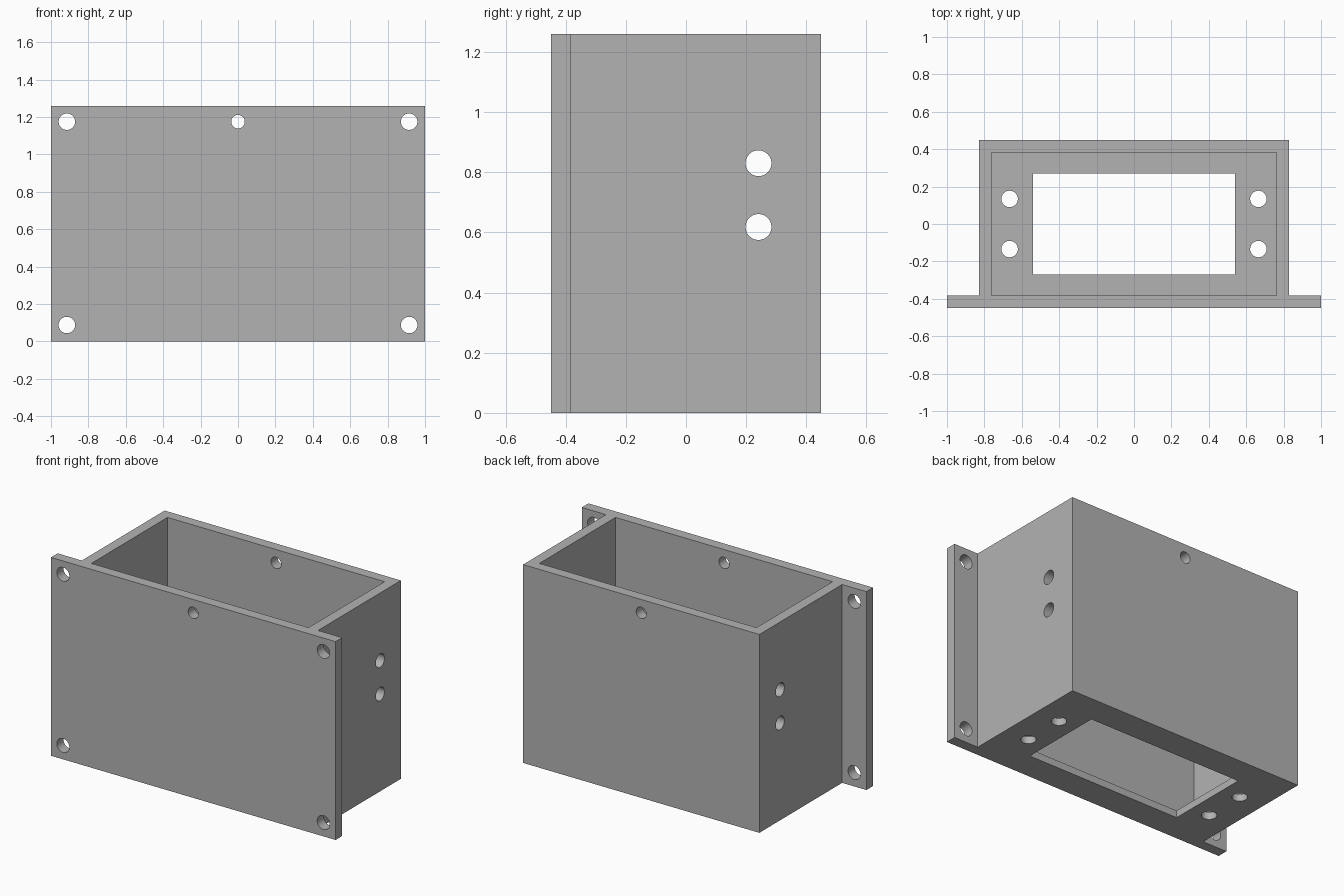
import bpy
import bmesh
from mathutils import Matrix, Vector

if "Cube" in bpy.data.objects:
    bpy.data.objects.remove(bpy.data.objects["Cube"], do_unlink=True)

HEIGHT, BACK, WALL, FLOOR = 1.26, 0.449, 0.067, 0.045
BOX_X = 0.83                      # half width of the box
FRONT_INNER = -BACK + WALL        # rear face of the mounting plate

grey = bpy.data.materials.new("plain grey")
grey.use_nodes = True
grey.diffuse_color = (0.45, 0.45, 0.45, 1)
grey.node_tree.nodes["Principled BSDF"].inputs["Base Color"].default_value = grey.diffuse_color


def to_object(name, bm):
    bmesh.ops.recalc_face_normals(bm, faces=bm.faces)
    mesh = bpy.data.meshes.new(name)
    bm.to_mesh(mesh)
    bm.free()
    mesh.materials.append(grey)
    obj = bpy.data.objects.new(name, mesh)
    bpy.context.collection.objects.link(obj)
    return obj


def block(name, low, high):
    low, high = Vector(low), Vector(high)
    bm = bmesh.new()
    place = Matrix.Translation((low + high) / 2) @ Matrix.Diagonal((high - low).to_4d())
    place[3][3] = 1
    bmesh.ops.create_cube(bm, size=1, matrix=place)
    return to_object(name, bm)


def drill(name, centre, axis, radius, length=4):
    bm = bmesh.new()
    turn = Vector(axis).to_track_quat("Z", "Y").to_matrix().to_4x4()
    bmesh.ops.create_cone(bm, cap_ends=True, segments=40, radius1=radius, radius2=radius,
                          depth=length, matrix=Matrix.Translation(centre) @ turn)
    return to_object(name, bm)


# Housing with its flanged mounting plate, extruded from one outline
outline = [(-1, -BACK), (1, -BACK), (1, FRONT_INNER), (BOX_X, FRONT_INNER),
           (BOX_X, BACK), (-BOX_X, BACK), (-BOX_X, FRONT_INNER), (-1, FRONT_INNER)]
bm = bmesh.new()
base = bm.faces.new([bm.verts.new((x, y, 0)) for x, y in outline])
top = bmesh.ops.extrude_face_region(bm, geom=[base])["geom"]
bmesh.ops.translate(bm, vec=(0, 0, HEIGHT), verts=[v for v in top if isinstance(v, bmesh.types.BMVert)])
housing = to_object("housing", bm)

# Open cavity and the window in the floor
inner = BOX_X - WALL
cutters = [
    block("cavity_cutter", (-inner, FRONT_INNER, FLOOR), (inner, BACK - WALL, HEIGHT + 1)),
    block("window_cutter", (-0.54, -0.27, -1), (0.54, 0.27, HEIGHT / 2)),
]

# Screw holes in the flanges and floor
for side in (-1, 1):
    for z in (0.088, 1.175):
        cutters.append(drill("flange_hole_cutter", (side * 0.915, 0, z), (0, 1, 0), 0.044))
    for y in (-0.134, 0.134):
        cutters.append(drill("floor_hole_cutter", (side * 0.665, y, 0), (0, 0, 1), 0.044, 1))

# Cable holes through both sides, and one hole through front and back
for z in (0.618, 0.83):
    cutters.append(drill("side_hole_cutter", (0, 0.241, z), (1, 0, 0), 0.043))
cutters.append(drill("centre_hole_cutter", (0, 0, 1.175), (0, 1, 0), 0.036))

for cutter in cutters:
    cut = housing.modifiers.new(cutter.name, "BOOLEAN")
    cut.operation, cut.solver, cut.object = "DIFFERENCE", "EXACT", cutter

# Bake the cuts, then drop the cutters
graph = bpy.context.evaluated_depsgraph_get()
finished = bpy.data.meshes.new_from_object(housing.evaluated_get(graph))
housing.modifiers.clear()
housing.data = finished
for cutter in cutters:
    bpy.data.objects.remove(cutter, do_unlink=True)

# Smooth hole walls, crisp edges elsewhere
bpy.context.view_layer.objects.active = housing
housing.select_set(True)
bpy.ops.object.shade_smooth_by_angle(angle=0.5)
